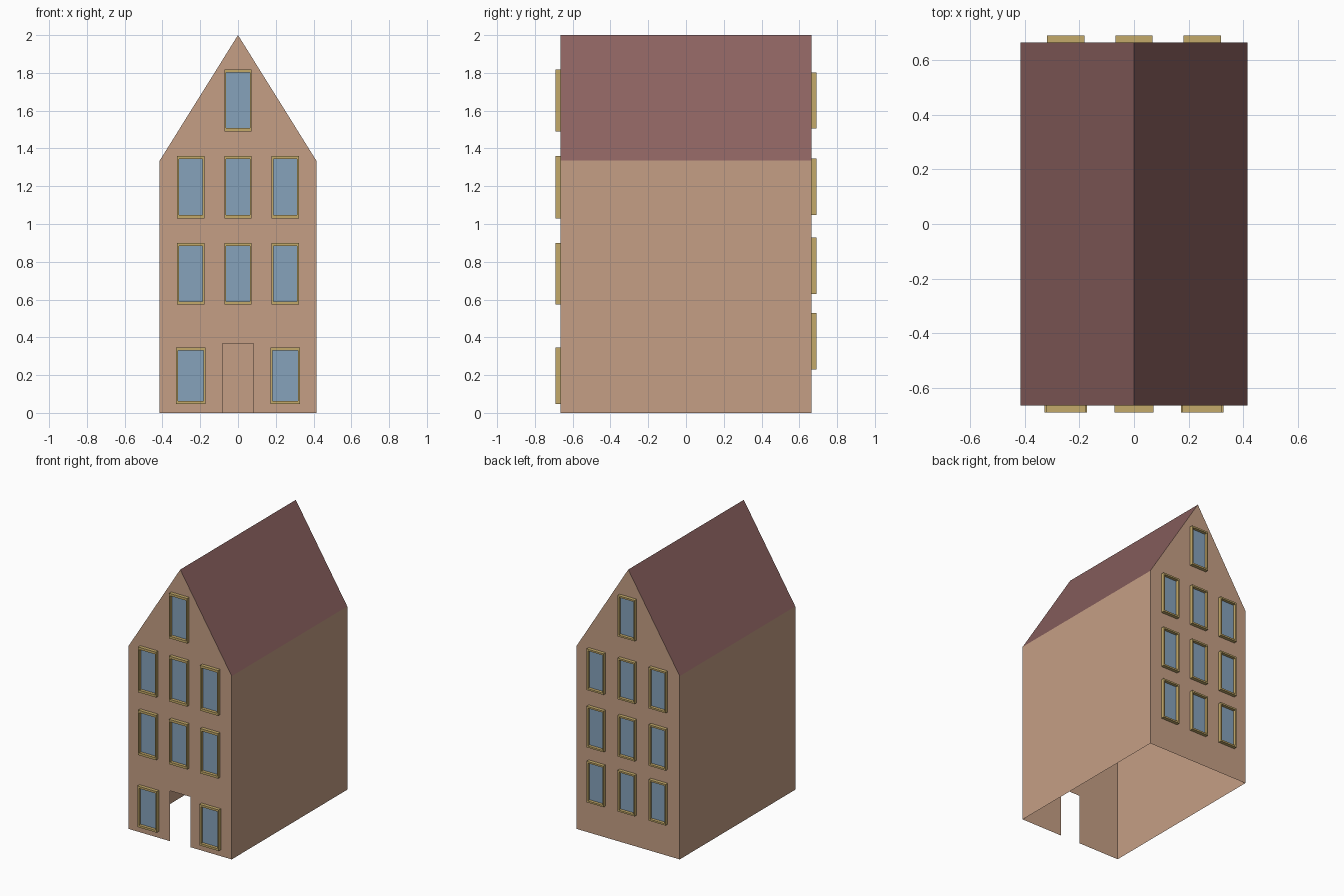
import bpy

if "Cube" in bpy.data.objects:
    bpy.data.objects.remove(bpy.data.objects["Cube"])

W, D, EAVE, TOP = 0.415, 0.665, 1.335, 2.0   # half width, half depth, heights
DOOR_W, DOOR_H = 0.082, 0.367
FRAME_DEPTH = 0.025


def material(name, rgb):
    lin = [((c / 255 + 0.055) / 1.055) ** 2.4 for c in rgb]
    m = bpy.data.materials.new(name)
    m.diffuse_color = (*lin, 1)
    m.use_nodes = True
    m.node_tree.nodes["Principled BSDF"].inputs["Base Color"].default_value = m.diffuse_color
    return m


WALL = material("tan_plaster", (197, 159, 133))
ROOF = material("dark_red_roof", (139, 97, 95))
FRAME = material("ochre_frame", (196, 170, 106))
GLASS = material("blue_glass", (134, 162, 187))


def add_mesh(name, verts, faces, mats):
    me = bpy.data.meshes.new(name)
    me.from_pydata(verts, [], faces)
    for m in mats:
        me.materials.append(m)
    ob = bpy.data.objects.new(name, me)
    bpy.context.collection.objects.link(ob)
    return ob


# Front wall: gable outline with a doorway notch
front = [(-W, 0), (-DOOR_W, 0), (-DOOR_W, DOOR_H), (DOOR_W, DOOR_H),
         (DOOR_W, 0), (W, 0), (W, EAVE), (0, TOP), (-W, EAVE)]
add_mesh("front_wall", [(x, -D, z) for x, z in front], [range(len(front))], [WALL])

# Back wall: plain gable
back = [(W, 0), (-W, 0), (-W, EAVE), (0, TOP), (W, EAVE)]
add_mesh("back_wall", [(x, D, z) for x, z in back], [range(len(back))], [WALL])

# Side walls and roof slopes, the building is an open shell
for s, side in ((1, "right"), (-1, "left")):
    ring = [(s * W, -s * D, 0), (s * W, s * D, 0),
            (s * W, s * D, EAVE), (s * W, -s * D, EAVE)]
    add_mesh(side + "_wall", ring, [(0, 1, 2, 3)], [WALL])
    slope = [(s * W, -s * D, EAVE), (s * W, s * D, EAVE),
             (0, s * D, TOP), (0, -s * D, TOP)]
    add_mesh(side + "_roof", slope, [(0, 1, 2, 3)], [ROOF])


def window(name, x, z0, z1, width, bx, bz, s):
    """Raised frame with recessed glass; s = -1 front wall, 1 back wall."""
    verts = []
    for ix, iz, depth in ((0, 0, 0), (0, 0, FRAME_DEPTH),
                          (bx, bz, FRAME_DEPTH), (bx, bz, 0.003)):
        w, y = width / 2 - ix, s * (D + depth)
        verts += [(x + s * w, y, z0 + iz), (x - s * w, y, z0 + iz),
                  (x - s * w, y, z1 - iz), (x + s * w, y, z1 - iz)]
    faces = []
    for r in range(3):
        for i in range(4):
            a, b = r * 4 + i, r * 4 + (i + 1) % 4
            faces.append((a, b, b + 4, a + 4))
    faces.append((12, 13, 14, 15))
    ob = add_mesh(name, verts, faces, [FRAME, GLASS])
    ob.data.polygons[-1].material_index = 1


# Front windows
for x in (-0.25, 0.25):
    window("front_ground_window", x, 0.047, 0.346, 0.155, 0.011, 0.015, -1)
for z0, z1 in ((0.573, 0.9), (1.03, 1.36)):
    for x in (-0.25, 0, 0.25):
        window("front_window", x, z0, z1, 0.144, 0.009, 0.017, -1)
window("front_attic_window", 0, 1.49, 1.818, 0.144, 0.009, 0.017, -1)

# Back windows
for z0 in (0.23, 0.63, 1.048):
    for x in (-0.25, 0, 0.25):
        window("back_window", x, z0, z0 + 0.299, 0.137, 0.01, 0.012, 1)
window("back_attic_window", 0, 1.505, 1.803, 0.137, 0.01, 0.012, 1)
